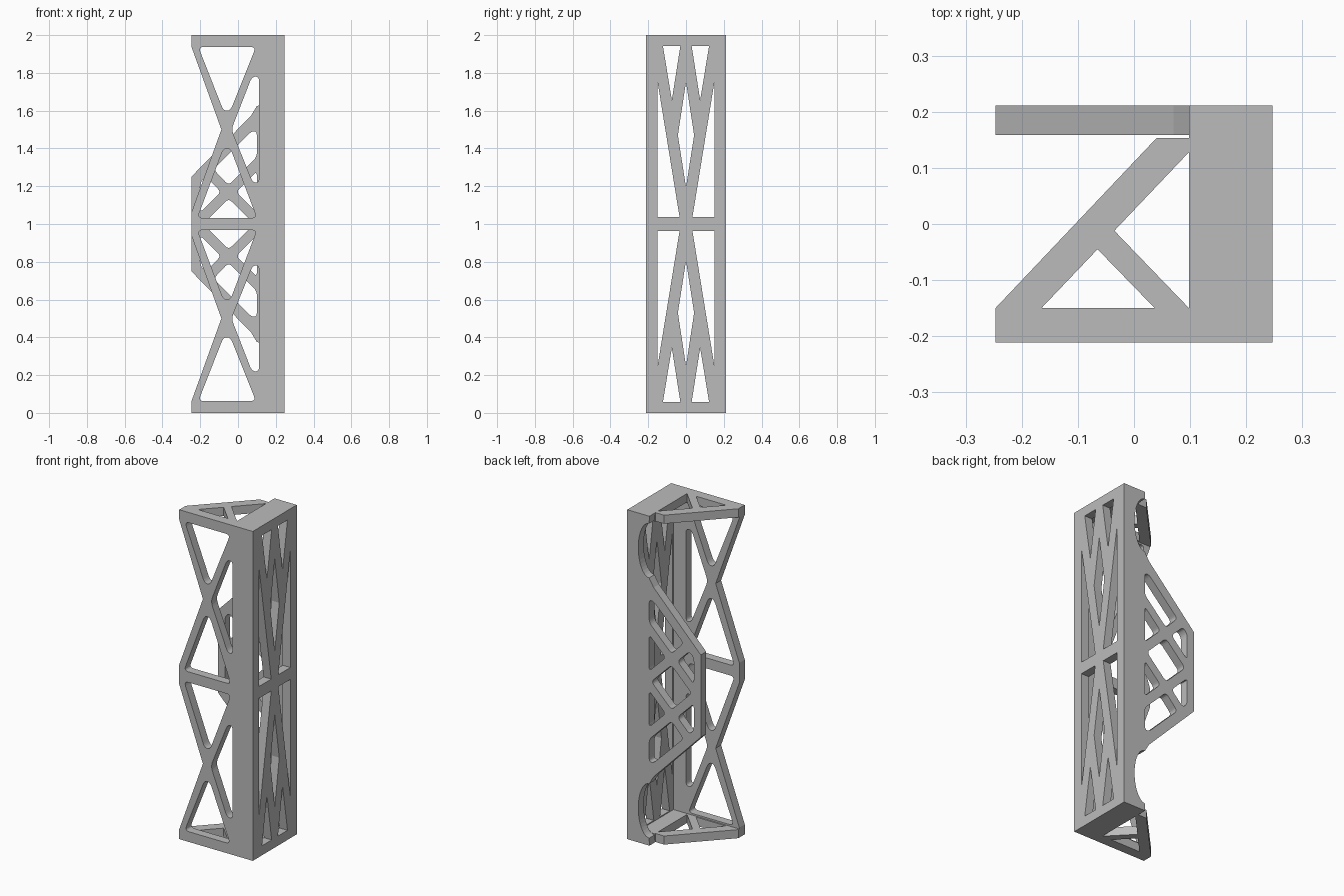
import bpy, bmesh, math
from mathutils import Matrix, Vector

cube = bpy.data.objects.get("Cube")
if cube:
    bpy.data.objects.remove(cube)

grey = bpy.data.materials.new("plain grey")
grey.use_nodes = True
grey.diffuse_color = (0.5, 0.5, 0.5, 1)
grey.node_tree.nodes["Principled BSDF"].inputs["Base Color"].default_value = (0.5, 0.5, 0.5, 1)

W, D, H, T = 0.247, 0.211, 2.0, 0.052   # half width, half depth, height, sheet thickness
INNER = D - T


def flip_v(pts):
    """Mirror a loop about mid height."""
    return [(u, H - v) for u, v in reversed(pts)]


def flip_u(pts):
    return [(-u, v) for u, v in reversed(pts)]


def rounded(pts, r, steps=5):
    """Replace each corner of a loop with a short curve."""
    out = []
    for i, p in enumerate(pts):
        a, b, c = Vector(pts[i - 1]), Vector(p), Vector(pts[(i + 1) % len(pts)])
        s = b + (a - b).normalized() * min(r, (a - b).length * 0.45)
        e = b + (c - b).normalized() * min(r, (c - b).length * 0.45)
        for k in range(steps + 1):
            t = k / steps
            out.append(tuple(s * (1 - t) ** 2 + b * 2 * t * (1 - t) + e * t * t))
    return out


def sheet(name, outline, holes, axes, centre):
    """Cut sheet: a filled outline with holes, extruded to the sheet thickness."""
    cu = bpy.data.curves.new(name, "CURVE")
    cu.dimensions = "2D"
    cu.fill_mode = "BOTH"
    cu.extrude = T / 2
    for loop in [outline] + holes:
        sp = cu.splines.new("POLY")
        sp.points.add(len(loop) - 1)
        for pt, (u, v) in zip(sp.points, loop):
            pt.co = (u, v, 0, 1)
        sp.use_cyclic_u = True
    tmp = bpy.data.objects.new(name + "_curve", cu)
    bpy.context.scene.collection.objects.link(tmp)
    bpy.context.view_layer.update()
    dg = bpy.context.evaluated_depsgraph_get()
    mesh = bpy.data.meshes.new_from_object(tmp.evaluated_get(dg))
    bpy.data.objects.remove(tmp)
    m = Matrix([Vector(a) for a in axes]).transposed().to_4x4()
    mesh.transform(Matrix.Translation(centre) @ m)
    bm = bmesh.new()
    bm.from_mesh(mesh)
    bmesh.ops.remove_doubles(bm, verts=bm.verts, dist=1e-5)
    bmesh.ops.recalc_face_normals(bm, faces=bm.faces)
    for f in bm.faces:
        f.smooth = False
    bm.to_mesh(mesh)
    bm.free()
    mesh.materials.clear()
    mesh.materials.append(grey)
    ob = bpy.data.objects.new(name, mesh)
    bpy.context.scene.collection.objects.link(ob)
    return ob


UPRIGHT_X = ((1, 0, 0), (0, 0, 1), (0, -1, 0))
UPRIGHT_Y = ((0, 1, 0), (0, 0, 1), (1, 0, 0))
FLAT = ((1, 0, 0), (0, 1, 0), (0, 0, 1))

# Front sheet: two crossed braces with a notched outer edge
half = [(W, H), (-W, H), (-W, 1.94), (-0.088, 1.5), (-W, 1.06)]
upper = [
    [(-0.21, 1.938), (0.095, 1.938), (-0.04, 1.6), (-0.077, 1.6)],
    [(0.112, 1.78), (0.074, 1.78), (-0.035, 1.5), (0.078, 1.22), (0.112, 1.22)],
    [(-0.077, 1.4), (-0.04, 1.4), (0.1, 1.032), (-0.215, 1.032)],
]
holes = [rounded(h, 0.03) for h in upper]
sheet("front_panel", half + flip_v(half), holes + [flip_v(h) for h in holes],
      UPRIGHT_X, (0, -D + T / 2, 0))

# Back sheet: scalloped edge above and below a latticed triangular wing
scallop = [(0.1 + 0.073 * math.sin(a), 1.79 + 0.165 * math.cos(a))
           for a in (math.pi * k / 20 for k in range(21))]
half = [(W, H), (0.098, H)] + scallop + [(0.07, 1.575), (-W, 1.25)]
upper = [
    [(0.1, 1.49), (0.07, 1.49), (-0.13, 1.29), (-0.05, 1.205), (0.1, 1.355)],
    [(-0.01, 1.17), (0.1, 1.28), (0.1, 1.06)],
    [(-0.09, 1.17), (-0.17, 1.25), (-0.2, 1.22), (-0.2, 1.06)],
]
holes = [rounded(h, 0.025) for h in upper]
diamond = rounded([(-0.05, 1.135), (0.085, 1), (-0.05, 0.865), (-0.185, 1)], 0.025)
sheet("back_panel", half + flip_v(half), holes + [flip_v(h) for h in holes] + [diamond],
      UPRIGHT_X, (0, D - T / 2, 0))

# Side sheet: sharp cornered truss, mirrored both ways
top_wedge = [(-0.122, 1.942), (-0.03, 1.942), (-0.075, 1.655)]
side_wedge = [(-0.15, 1.75), (-0.15, 1.036), (-0.034, 1.036)]
kite = [(0, 1.752), (0.043, 1.47), (0, 1.195), (-0.043, 1.47)]
holes = [top_wedge, flip_u(top_wedge), side_wedge, flip_u(side_wedge), kite]
sheet("side_panel", [(-INNER, 0), (INNER, 0), (INNER, H), (-INNER, H)],
      holes + [flip_v(h) for h in holes], UPRIGHT_Y, (W - T / 2, 0, 0))

# Top and bottom sheets: diagonal gusset with a cross strut
gusset = [(W - T, -INNER), (W - T, INNER), (0.098, INNER), (0.098, 0.153),
          (0.04, 0.153), (-W, -0.15), (-W, -INNER)]
gusset_holes = [[(0.098, 0.128), (-0.035, -0.012), (0.098, -0.15)],
                [(-0.165, -0.15), (0.037, -0.15), (-0.065, -0.045)]]
for name, z in (("bottom_gusset", T / 2), ("top_gusset", H - T / 2)):
    sheet(name, gusset, gusset_holes, FLAT, (0, 0, z))
